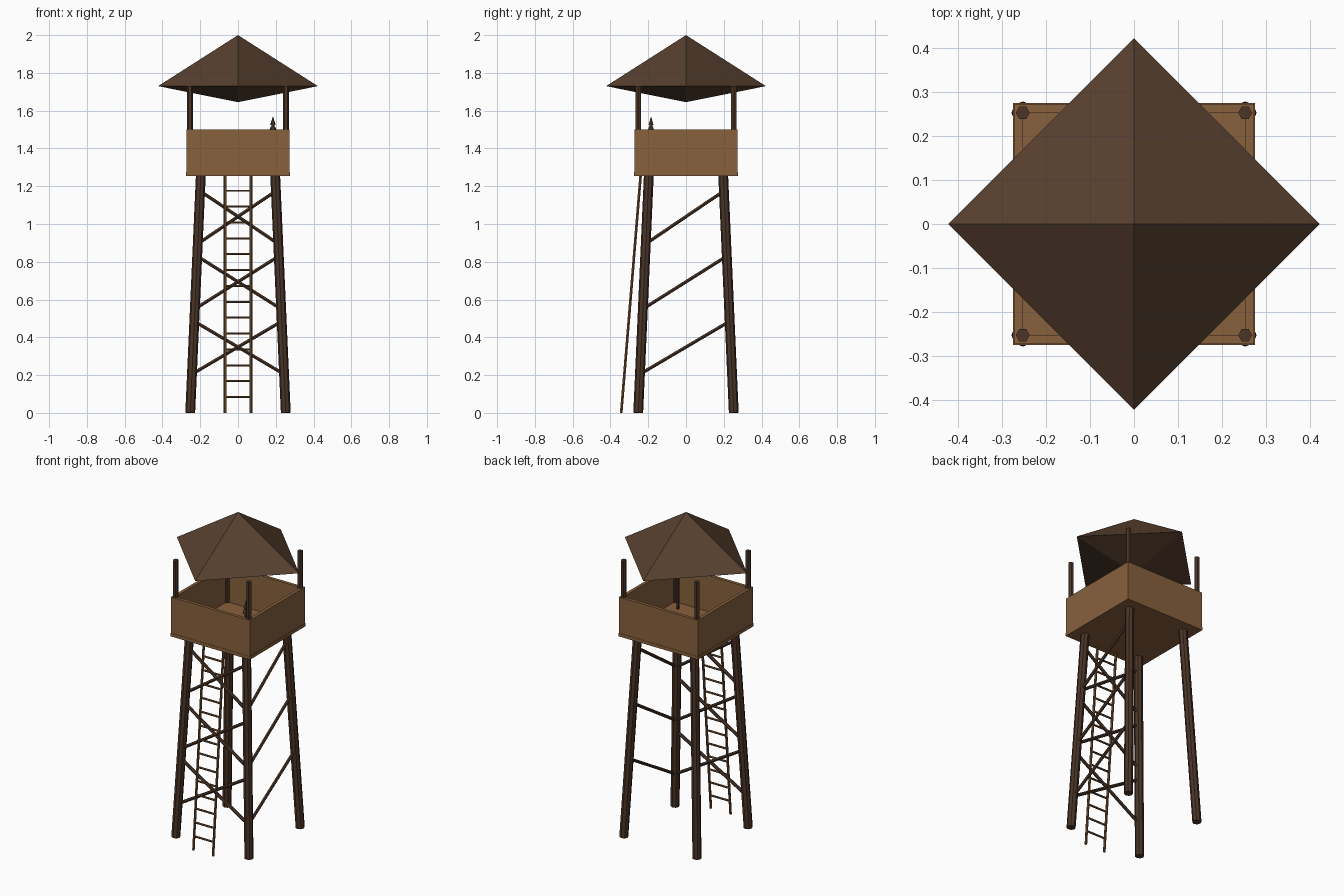
import bpy, bmesh, math
from mathutils import Vector, Matrix

cube = bpy.data.objects.get("Cube")
if cube:
    bpy.data.objects.remove(cube, do_unlink=True)


def material(name, rgb):
    linear = [(c / 255) ** 2.2 for c in rgb] + [1.0]
    m = bpy.data.materials.new(name)
    m.use_nodes = True
    m.diffuse_color = linear
    m.node_tree.nodes["Principled BSDF"].inputs["Base Color"].default_value = linear
    return m


PLANK = material("plank brown", (135, 97, 64))
ROOF = material("roof brown", (88, 66, 50))
TIMBER = material("dark timber", (76, 56, 43))
LADDER = material("ladder brown", (112, 79, 51))


def finish(bm, name, mat):
    mesh = bpy.data.meshes.new(name)
    bm.to_mesh(mesh)
    bm.free()
    mesh.materials.append(mat)
    obj = bpy.data.objects.new(name, mesh)
    bpy.context.collection.objects.link(obj)
    return obj


def rod(bm, a, b, r1, r2=None, sides=6):
    """Add a straight prism or cone running from a to b."""
    a, b = Vector(a), Vector(b)
    axis = b - a
    turn = axis.to_track_quat('Z', 'Y').to_matrix().to_4x4()
    spin = Matrix.Rotation(math.pi / 2, 4, 'Z')
    bmesh.ops.create_cone(bm, cap_ends=True, segments=sides, radius1=r1,
                          radius2=r1 if r2 is None else r2, depth=axis.length,
                          matrix=Matrix.Translation((a + b) / 2) @ turn @ spin)


def box(name, low, high, mat):
    low, high = Vector(low), Vector(high)
    bm = bmesh.new()
    bmesh.ops.create_cube(bm, size=1, matrix=Matrix.Translation((low + high) / 2)
                          @ Matrix.Diagonal((*(high - low), 1)))
    return finish(bm, name, mat)


def leg_at(sx, sy, z):
    """Point on the centre line of a splayed leg."""
    d = 0.253 - 0.056 * z / 1.255
    return (sx * d, sy * d, z)


# Splayed legs and the upright roof posts
for sx, side in ((-1, "right"), (1, "left")):
    for sy, end in ((-1, "front"), (1, "back")):
        bm = bmesh.new()
        rod(bm, leg_at(sx, sy, 0), leg_at(sx, sy, 1.26), 0.026, sides=8)
        finish(bm, f"{end}_{side}_leg", TIMBER)
        bm = bmesh.new()
        rod(bm, (sx * 0.253, sy * 0.253, 1.26), (sx * 0.253, sy * 0.253, 1.73), 0.016)
        finish(bm, f"{end}_{side}_roof_post", TIMBER)

# Crossed braces on the front, single diagonals on the left side
for level in range(3):
    mid = 0.345 * (level + 1)
    low, high = mid - 0.14, mid + 0.14
    bm = bmesh.new()
    for s in (-1, 1):
        rod(bm, leg_at(s, -1, low), leg_at(-s, -1, high), 0.01)
    finish(bm, f"front_cross_brace_{level + 1}", TIMBER)
    bm = bmesh.new()
    rod(bm, leg_at(1, -1, low), leg_at(1, 1, high), 0.01)
    finish(bm, f"side_brace_{level + 1}", TIMBER)

# Platform floor and parapet walls
W, T, Z0, Z1 = 0.275, 0.02, 1.255, 1.5
box("platform_floor", (-W, -W, Z0), (W, W, Z0 + T), PLANK)
w = W - 0.002
for s, end, side in ((-1, "front", "right"), (1, "back", "left")):
    near, far = sorted((s * w, s * (w - T)))
    box(f"{end}_wall", (-w, near, Z0 + T), (w, far, Z1), PLANK)
    box(f"{side}_wall", (near, T - w, Z0 + T), (far, w - T, Z1), PLANK)

# Leaning ladder
FOOT, TOP = Vector((0, -0.343, 0)), Vector((0, -0.24, 1.26))
bm = bmesh.new()
for s in (-1, 1):
    off = Vector((s * 0.068, 0, 0))
    rod(bm, FOOT + off, TOP + off, 0.008)
finish(bm, "ladder_rails", LADDER)
bm = bmesh.new()
for i in range(1, 15):
    p = FOOT.lerp(TOP, i / 15)
    rod(bm, p - Vector((0.068, 0, 0)), p + Vector((0.068, 0, 0)), 0.006)
finish(bm, "ladder_rungs", LADDER)

# Four-sided roof with a shallow pointed underside
bm = bmesh.new()
rim = [bm.verts.new((0.423 * x, 0.423 * y, 1.73))
       for x, y in ((1, 0), (0, 1), (-1, 0), (0, -1))]
peak, under = bm.verts.new((0, 0, 2)), bm.verts.new((0, 0, 1.645))
for i in range(4):
    a, b = rim[i], rim[(i + 1) % 4]
    bm.faces.new((a, b, peak))
    bm.faces.new((b, a, under))
finish(bm, "roof", ROOF)

# Standing torch in the front corner: pole, collar, neck and tip
bm = bmesh.new()
for z0, z1, r0, r1 in ((1.275, 1.5, 0.008, 0.008), (1.49, 1.515, 0.022, 0.012),
                       (1.51, 1.53, 0.008, 0.008), (1.525, 1.57, 0.015, 0.0)):
    rod(bm, (0.185, -0.185, z0), (0.185, -0.185, z1), r0, r1)
finish(bm, "torch", TIMBER)
